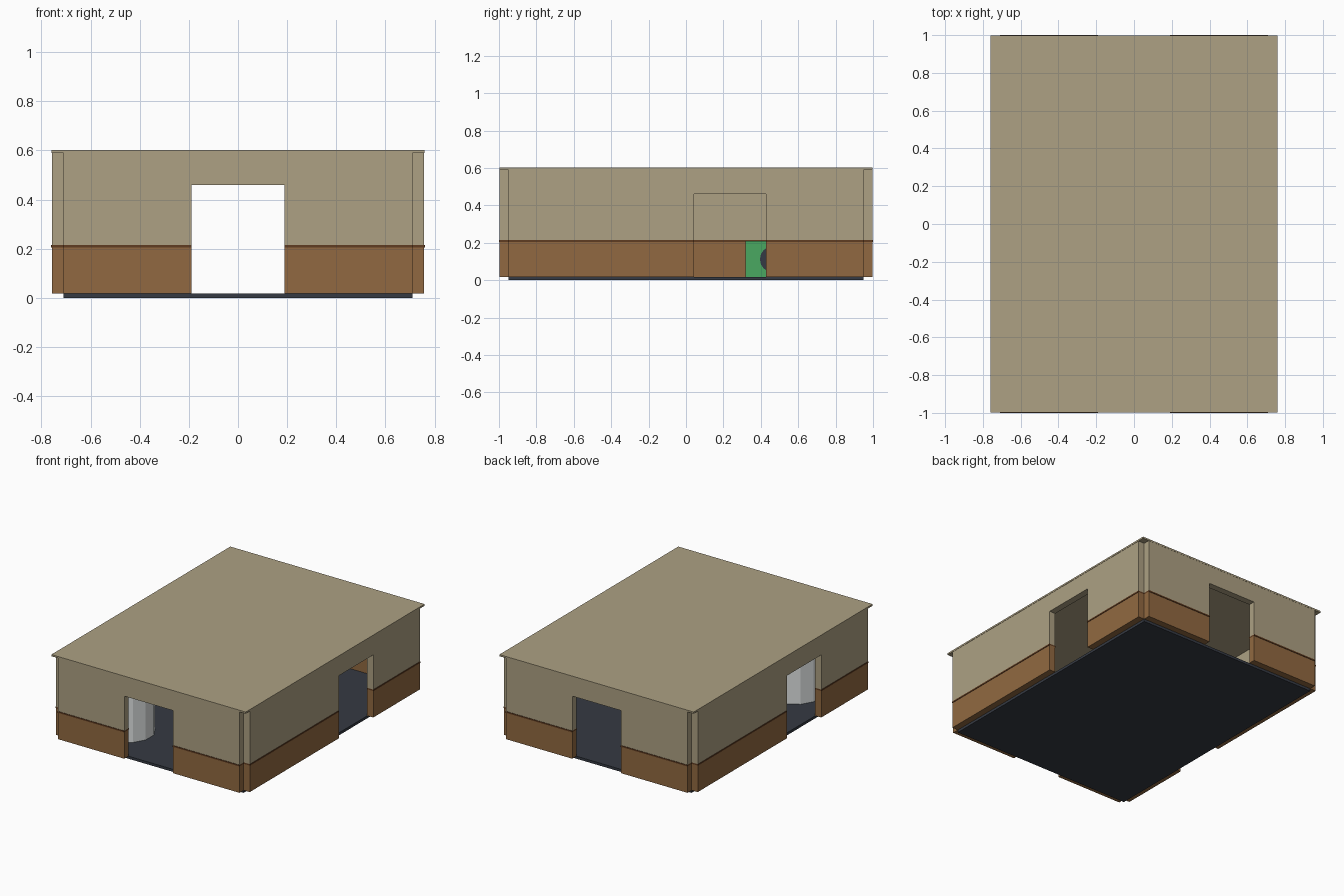
import bpy, bmesh, math

if "Cube" in bpy.data.objects:
    bpy.data.objects.remove(bpy.data.objects["Cube"])


def mat(name, r, g, b):
    lin = [((c / 255 + 0.055) / 1.055) ** 2.4 if c > 10 else c / 255 / 12.92 for c in (r, g, b)]
    m = bpy.data.materials.new(name)
    m.diffuse_color = (*lin, 1)
    m.use_nodes = True
    m.node_tree.nodes["Principled BSDF"].inputs["Base Color"].default_value = m.diffuse_color
    return m


BEIGE = mat("beige plaster", 173, 161, 131)
BROWN = mat("brown panelling", 145, 105, 65)
TRIM = mat("dark brown trim", 96, 60, 33)
SLATE = mat("dark slate", 53, 58, 67)
GREEN = mat("green enamel", 74, 168, 97)
WHITE = mat("pale grey", 222, 226, 226)


def finish(name, bm, material):
    me = bpy.data.meshes.new(name)
    bmesh.ops.recalc_face_normals(bm, faces=bm.faces[:])
    bm.to_mesh(me)
    bm.free()
    me.materials.append(material)
    ob = bpy.data.objects.new(name, me)
    bpy.context.collection.objects.link(ob)
    return ob


def box(name, x, y, z, material):
    bm = bmesh.new()
    bmesh.ops.create_cube(bm, size=1)
    for v in bm.verts:
        v.co = [lo + (c + 0.5) * (hi - lo) for c, (lo, hi) in zip(v.co, (x, y, z))]
    return finish(name, bm, material)


def cylinder(name, r, h, sides, material, loc, rot=(0, 0, 0)):
    bm = bmesh.new()
    bmesh.ops.create_cone(bm, cap_ends=True, segments=sides, radius1=r, radius2=r, depth=h)
    ob = finish(name, bm, material)
    ob.location, ob.rotation_euler = loc, rot
    return ob


# Floor and roof slabs
box("floor", (-0.71, 0.71), (-0.95, 0.95), (0, 0.018), SLATE)
box("roof", (-0.759, 0.759), (-0.998, 0.998), (0.59, 0.602), BEIGE)

Z0, RAIL0, RAIL1, DOOR, TOP = 0.018, 0.205, 0.215, 0.46, 0.59


def wall(name, along_x, inner, outer, half, d0, d1):
    """One wall with a doorway from d0 to d1; panelled below, plaster above."""
    def part(pname, a, z, material, grow=0.0):
        s = 1 if outer > 0 else -1
        t = tuple(sorted((inner - s * grow, outer + s * grow)))
        x, y = (a, t) if along_x else (t, a)
        box(name + "_" + pname, x, y, z, material)
    for side, a in (("left", (-half, d0)), ("right", (d1, half))):
        part("panelling_" + side, a, (Z0, RAIL0), BROWN)
        part("rail_" + side, a, (RAIL0, RAIL1), TRIM, 0.003)
        part("plaster_" + side, a, (RAIL1, TOP), BEIGE)
    part("lintel", (d0, d1), (DOOR, TOP), BEIGE)


# Walls, leaving the corners notched
wall("front_wall", True, -0.95, -0.997, 0.71, -0.19, 0.19)
wall("back_wall", True, 0.95, 0.997, 0.71, -0.19, 0.19)
wall("right_wall", False, 0.71, 0.757, 0.95, 0.043, 0.428)
wall("left_wall", False, -0.71, -0.757, 0.95, -0.428, -0.043)

# Round column inside the front left corner
cylinder("column", 0.175, TOP - Z0, 12, WHITE, (-0.41, -0.64, (TOP + Z0) / 2),
         (0, 0, math.radians(15)))

# Green cabinet with a round dark window against the left wall
box("cabinet", (-0.705, -0.48), (0.318, 0.61), (Z0, 0.21), GREEN)
cylinder("cabinet_window", 0.069, 0.008, 16, SLATE, (-0.477, 0.464, 0.112),
         (0, math.pi / 2, 0))
